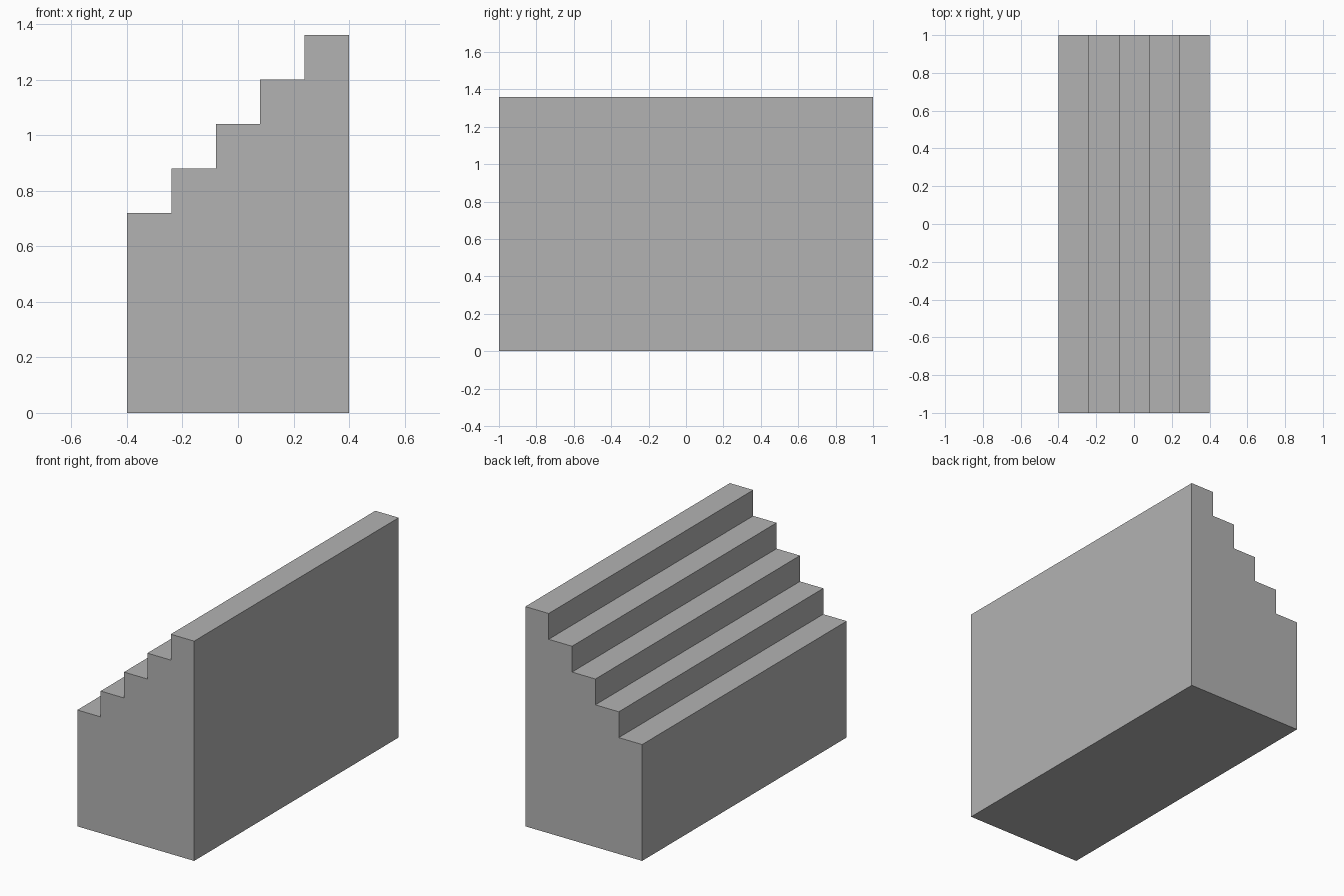
import bpy
import bmesh

cube = bpy.data.objects.get("Cube")
if cube:
    bpy.data.objects.remove(cube, do_unlink=True)

STEPS = 5
TREAD = 0.16
RISE = 0.16
FIRST_TOP = 0.72
HALF_WIDTH = STEPS * TREAD / 2
HALF_LENGTH = 1.0

# Plain grey material
grey = bpy.data.materials.new("plain_grey")
grey.use_nodes = True
colour = (0.45, 0.45, 0.45, 1)
grey.diffuse_color = colour
grey.node_tree.nodes["Principled BSDF"].inputs["Base Color"].default_value = colour

# Stepped side profile, rising towards +x
profile = [(HALF_WIDTH, 0), (-HALF_WIDTH, 0)]
for i in range(STEPS):
    x = -HALF_WIDTH + i * TREAD
    z = FIRST_TOP + i * RISE
    profile += [(x, z), (x + TREAD, z)]

# Extrude the profile along the length
bm = bmesh.new()
end = bm.faces.new([bm.verts.new((x, -HALF_LENGTH, z)) for x, z in profile])
result = bmesh.ops.extrude_face_region(bm, geom=[end], use_keep_orig=True)
moved = [v for v in result["geom"] if isinstance(v, bmesh.types.BMVert)]
bmesh.ops.translate(bm, verts=moved, vec=(0, 2 * HALF_LENGTH, 0))
bmesh.ops.recalc_face_normals(bm, faces=bm.faces)

mesh = bpy.data.meshes.new("stepped_block")
bm.to_mesh(mesh)
bm.free()
mesh.materials.append(grey)
block = bpy.data.objects.new("stepped_block", mesh)
bpy.context.collection.objects.link(block)
